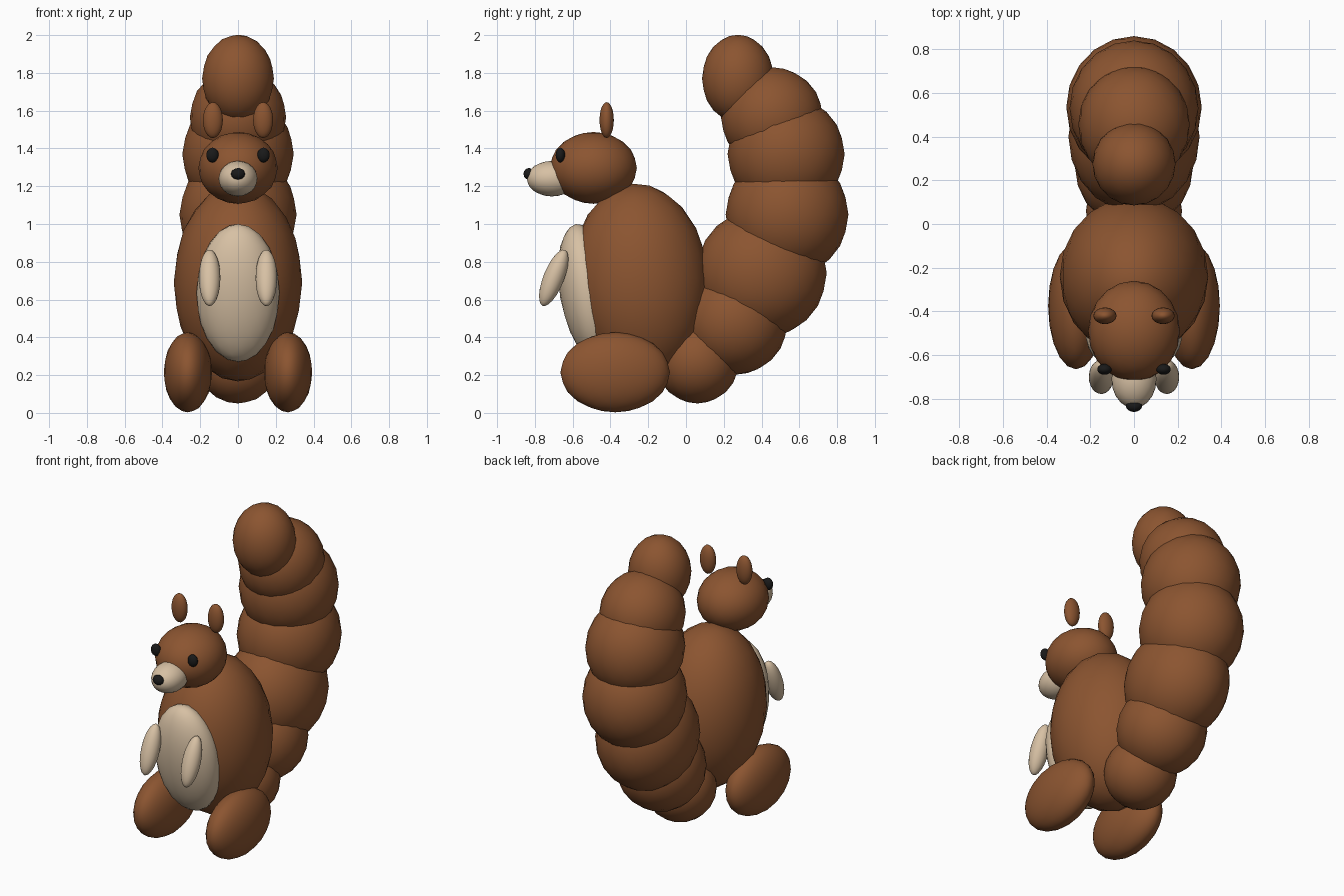
import bpy

def material(name, rgb):
    m = bpy.data.materials.new(name)
    m.diffuse_color = (*rgb, 1)
    return m

BROWN = material("brown_fur", (0.26, 0.09, 0.03))
CREAM = material("cream_fur", (0.68, 0.53, 0.37))
BLACK = material("black", (0.01, 0.01, 0.01))

def blob(name, mat, loc, radii, tilt=0.0):
    """Coarse, smooth-shaded ellipsoid, tilted about x."""
    bpy.ops.mesh.primitive_ico_sphere_add(subdivisions=3, radius=1, location=loc,
                                          rotation=(tilt, 0, 0))
    ob = bpy.context.object
    ob.name = name
    ob.scale = radii
    ob.data.materials.append(mat)
    bpy.ops.object.shade_smooth()
    return ob

def pair(name, mat, loc, radii, tilt=0.0):
    for side, s in (("left", -1), ("right", 1)):
        blob(f"{name}_{side}", mat, (s * loc[0], loc[1], loc[2]), radii, tilt)

# Torso
blob("body", BROWN, (0, -0.24, 0.69), (0.34, 0.365, 0.525), 0.08)
blob("belly", CREAM, (0, -0.52, 0.635), (0.22, 0.148, 0.37), 0.17)

# Head
blob("head", BROWN, (0, -0.49, 1.297), (0.21, 0.23, 0.19))
blob("muzzle", CREAM, (0, -0.71, 1.24), (0.103, 0.133, 0.094))
blob("nose", BLACK, (0, -0.832, 1.265), (0.037, 0.028, 0.031))
pair("eye", BLACK, (0.135, -0.665, 1.365), (0.033, 0.025, 0.039))
pair("ear", BROWN, (0.133, -0.42, 1.55), (0.053, 0.038, 0.095))

# Limbs
pair("arm", CREAM, (0.15, -0.70, 0.715), (0.057, 0.055, 0.16), -0.38)
pair("foot", BROWN, (0.265, -0.375, 0.215), (0.128, 0.29, 0.212))

# Curled tail: centre y, centre z, then radii
TAIL = [
    (0.06, 0.27, 0.22, 0.22, 0.22),
    (0.26, 0.48, 0.27, 0.278, 0.278),
    (0.40, 0.74, 0.30, 0.345, 0.345),
    (0.535, 1.05, 0.31, 0.325, 0.33),
    (0.53, 1.37, 0.295, 0.31, 0.31),
    (0.455, 1.565, 0.255, 0.27, 0.265),
    (0.275, 1.77, 0.19, 0.19, 0.232),
]
for i, (y, z, *r) in enumerate(TAIL, 1):
    blob(f"tail_segment_{i}", BROWN, (0, y, z), r)
